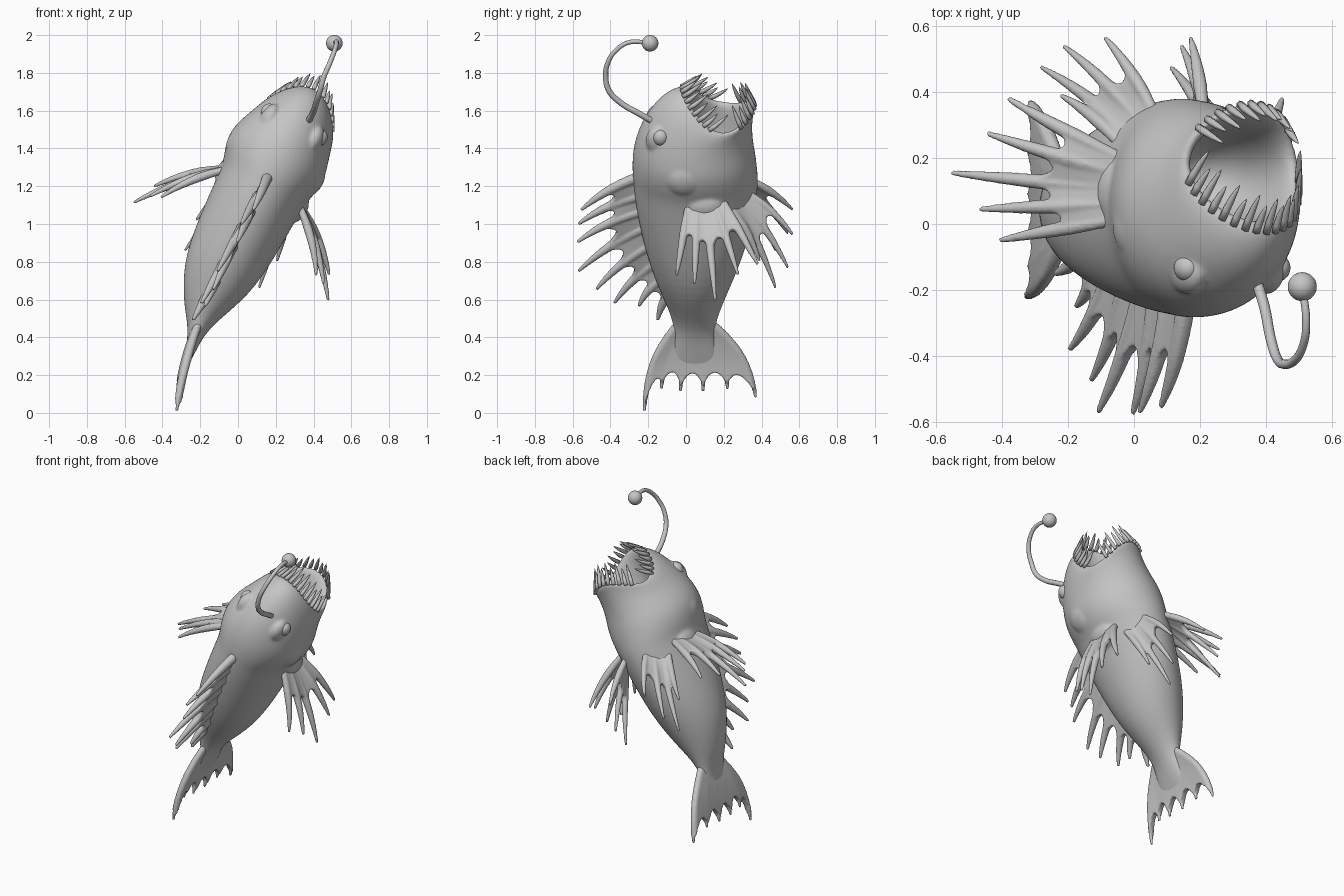
import bpy, bmesh, math
from mathutils import Vector

if "Cube" in bpy.data.objects:
    bpy.data.objects.remove(bpy.data.objects["Cube"])

GREY = bpy.data.materials.new("clay_grey")
GREY.diffuse_color = (0.56, 0.56, 0.56, 1)
GREY.use_nodes = True
GREY.node_tree.nodes["Principled BSDF"].inputs["Base Color"].default_value = GREY.diffuse_color


def P(s, y, t):
    """Fish frame to world: s sideways, y back-to-belly, t along the tilted body."""
    return Vector((0.10 + 0.45 * t + 0.893 * s, y, 1.16 + 0.893 * t - 0.45 * s))


def D(s, y, t):
    return P(s, y, t) - P(0, 0, 0)


def finish(bm, name, subsurf=0, voxel=0.0, relax=3):
    bmesh.ops.recalc_face_normals(bm, faces=bm.faces)
    me = bpy.data.meshes.new(name)
    bm.to_mesh(me)
    bm.free()
    me.materials.append(GREY)
    for p in me.polygons:
        p.use_smooth = True
    ob = bpy.data.objects.new(name, me)
    bpy.context.collection.objects.link(ob)
    if subsurf:
        m = ob.modifiers.new("smooth", 'SUBSURF')
        m.levels = m.render_levels = subsurf
    if voxel:  # fuse overlapping shells into one fleshy surface
        m = ob.modifiers.new("fuse", 'REMESH')
        m.mode, m.voxel_size, m.use_smooth_shade = 'VOXEL', voxel, True
        m = ob.modifiers.new("relax", 'SMOOTH')
        m.factor, m.iterations = 0.5, relax
    return ob


def loft(bm, rings):
    """Join rings of points, closing both ends."""
    vs = [[bm.verts.new(p) for p in r] for r in rings]
    n = len(vs[0])
    for a, b in zip(vs, vs[1:]):
        for i in range(n):
            bm.faces.new((a[i], a[(i + 1) % n], b[(i + 1) % n], b[i]))
    bm.faces.new(vs[0])
    bm.faces.new(vs[-1])


def tube(bm, pts, radii, n=8):
    rings = []
    for i, p in enumerate(pts):
        d = (pts[min(i + 1, len(pts) - 1)] - pts[max(i - 1, 0)]).normalized()
        ref = Vector((1, 0, 0)) if abs(d.x) < 0.8 else Vector((0, 1, 0))
        u = d.cross(ref).normalized()
        w = d.cross(u)
        rings.append([p + radii[i] * (u * math.cos(k * math.tau / n) + w * math.sin(k * math.tau / n))
                      for k in range(n)])
    loft(bm, rings)


def fin(name, rays, off, web, r0, thick, dip=0.15, spread=Vector(), root=0.8):
    """Tapered bowed rays fused with a scalloped web between neighbours."""
    mid = (len(rays) - 1) / 2

    def pos(k, f):
        i = min(int(k), len(rays) - 2)
        g = k - i
        a, b = (rays[i][e].lerp(rays[i + 1][e], g) for e in (0, 1))
        return a.lerp(b, f) + (off + spread * (k - mid)) * (4 * f * (1 - f))

    bm = bmesh.new()
    q, steps, cols = 6, 10, []
    for k in range(q * (len(rays) - 1) + 1):
        g = (k % q) / q
        lim = web - dip * (1 - (2 * g - 1) ** 2)
        cols.append([bm.verts.new(pos(k / q, lim * i / 8)) for i in range(9)])
    for m, n in zip(cols, cols[1:]):
        for i in range(8):
            bm.faces.new((m[i], n[i], n[i + 1], m[i + 1]))
    bm.normal_update()
    for v, d in [(v, v.normal * thick / 2) for v in bm.verts]:
        v.co += d
    bmesh.ops.solidify(bm, geom=bm.faces[:], thickness=thick)
    for k in range(len(rays)):
        fs = [i / steps for i in range(steps + 1)]
        tube(bm, [pos(k, f) for f in fs],
             [r0 * (root + (1.1 - root) * f / .4 if f < 0.4 else 1.1 - 0.72 * ((f - 0.4) / 0.6) ** 1.5) for f in fs])
    finish(bm, name, voxel=0.0065)


def ball(bm, centre, rs, ry, rt):
    made = bmesh.ops.create_uvsphere(bm, u_segments=24, v_segments=14, radius=1)
    for v in made["verts"]:
        v.co = centre + D(v.co.x * rs, v.co.y * ry, v.co.z * rt)


def blob(name, centre, rs, ry, rt):
    bm = bmesh.new()
    ball(bm, centre, rs, ry, rt)
    return finish(bm, name)


# Body with hollow mouth: t, side shift, half width, back y, belly y, rim slope, rim dip
SECTIONS = [
    (-1.02, .075, .008, -.06, .16, 0, 0), (-0.92, .062, .024, -.07, .165, 0, 0), (-0.84, .05, .037, -.065, .155, 0, 0),
    (-0.77, .035, .06, -.065, .155, 0, 0), (-0.68, .015, .11, -.09, .18, 0, 0),
    (-0.50, .01, .195, -.165, .252, 0, 0), (-0.30, .01, .226, -.225, .325, 0, 0),
    (-0.06, .01, .238, -.27, .375, 0, 0), (0.07, .01, .245, -.28, .385, 0, 0),
    (0.13, .008, .268, -.287, .382, 0, 0), (0.22, .005, .284, -.287, .372, 0, 0.01),
    (0.30, .005, .265, -.27, .357, -.01, .02), (0.37, .012, .24, -.23, .352, -.02, .05),
    (0.42, .016, .222, -.155, .357, -.04, .10), (0.455, .018, .206, -.08, .366, -.05, .115),
    (0.47, .018, .188, -.015, .36, -.05, .12), (0.455, .018, .163, .012, .33, -.05, .115),
    (0.40, .01, .155, .0, .30, -.03, .07), (0.25, .01, .14, .0, .27, 0, .02), (0.14, .01, .06, .08, .20, 0, 0)]


def ring_point(sec, ang):
    t, c, w, y0, y1, a, b = sec
    k = math.sin(ang)
    return P(c + w * math.cos(ang), (y0 + y1) / 2 + (y1 - y0) / 2 * k, t + a * k + b * k * k)


bm = bmesh.new()
loft(bm, [[ring_point(s, i * math.tau / 24) for i in range(24)] for s in SECTIONS])
for m in (1, -1):  # brow ridges, cheek swellings and fin shoulders
    ball(bm, P(.01 + m * .13, -.14, .385), .05, .075, .085)
    ball(bm, P(.01 + m * .20, .0, .20), .08, .12, .11)
    ball(bm, P(.015 + m * .215, .10, .03), .05, .10, .08)
finish(bm, "body", subsurf=2, voxel=0.009, relax=6)

# Teeth around the lips
RIM = SECTIONS[15]
for name, lo, hi, count, dy, dt in (("upper_teeth", 192, 348, 17, .75, .42), ("lower_teeth", 38, 142, 11, -.4, .85)):
    bm = bmesh.new()
    for i in range(count):
        ang = math.radians(lo + (hi - lo) * i / (count - 1))
        base = ring_point(RIM, ang)
        size = 0.105 if i % 2 == 0 else 0.08
        d = D(-0.25 * math.cos(ang), dy, dt).normalized()
        tube(bm, [base - d * .015 + d * size * f * 1.15 + D(0, 0, .02 * f * f) for f in (0, .3, .6, .85, 1)],
             [.012, .0125, .010, .006, .001], 6)
    finish(bm, name)

# Eyes and paired fins
for side, m in (("right", 1), ("left", -1)):
    blob(side + "_eye", P(.012 + m * .152, -.133, .415), .04, .042, .045)

    def mir(s, y, t):
        return P(.015 + m * s, y, t)

    # Pectoral fin
    tips = [(.46, -.05, -.245), (.515, .045, -.267), (.577, .155, -.335), (.52, .275, -.21), (.465, .38, -.177)]
    rays = [(mir(.18, .02 + .042 * i, .07), mir(*tip)) for i, tip in enumerate(tips)]
    fin(side + "_pectoral_fin", rays, D(m * .02, 0, .012), .60, .022, .034)
    # Pelvic fin
    tips = [(.145, .565, -.16), (.20, .54, -.33), (.22, .475, -.44), (.24, .39, -.27)]
    rays = [(mir(.075 + .032 * i, .30 - .022 * i, .07 - .02 * i), mir(*tip)) for i, tip in enumerate(tips)]
    fin(side + "_pelvic_fin", rays, D(0, .012, .012), .62, .020, .03)

# Dorsal fin, its rays staggered a little to each side
DORSAL = [(.09, -.25, -.085, -.555), (-.02, -.24, -.18, -.57), (-.11, -.23, -.275, -.575), (-.20, -.21, -.46, -.57),
          (-.30, -.18, -.555, -.475), (-.40, -.15, -.65, -.38), (-.50, -.12, -.655, -.25), (-.58, -.08, -.75, -.15)]
fin("dorsal_fin", [(P(.01, y0 + .02, t0 + .02), P(.01 + .012 * (-1) ** i, y1, t1))
                   for i, (t0, y0, t1, y1) in enumerate(DORSAL)],
    D(0, -.012, .018), .66, .024, .038, .24, root=1.3)

# Tail fin
TAIL = [(-.22, .01, -.325), (-.13, .13, -.31), (-.03, .115, -.31), (.09, .115, -.31), (.22, .125, -.31), (.37, .08, -.315)]
fin("tail_fin", [(Vector((-.205, -.04 + .035 * i, .48)), Vector((x, y, z))) for i, (y, z, x) in enumerate(TAIL)],
    Vector((-.012, 0, .01)), .92, .022, .044, .17, Vector((0, .017, 0)))

# Lure stalk and bulb
STALK = [(.37, -.17, 1.54), (.395, -.25, 1.585), (.415, -.35, 1.645), (.435, -.41, 1.71), (.455, -.425, 1.78),
         (.485, -.415, 1.85), (.512, -.37, 1.92), (.522, -.30, 1.962), (.51, -.19, 1.957)]
cu = bpy.data.curves.new("lure_stalk", 'CURVE')
cu.dimensions = '3D'
cu.bevel_depth, cu.bevel_resolution, cu.use_fill_caps = .0135, 3, True
sp = cu.splines.new('BEZIER')
sp.bezier_points.add(len(STALK) - 1)
for i, (bp, co) in enumerate(zip(sp.bezier_points, STALK)):
    bp.co = co
    bp.handle_left_type = bp.handle_right_type = 'AUTO'
    bp.radius = 1.25 - .05 * i
cu.materials.append(GREY)
bpy.context.collection.objects.link(bpy.data.objects.new("lure_stalk", cu))
blob("lure_bulb", Vector((.51, -.19, 1.957)), .044, .044, .044)
